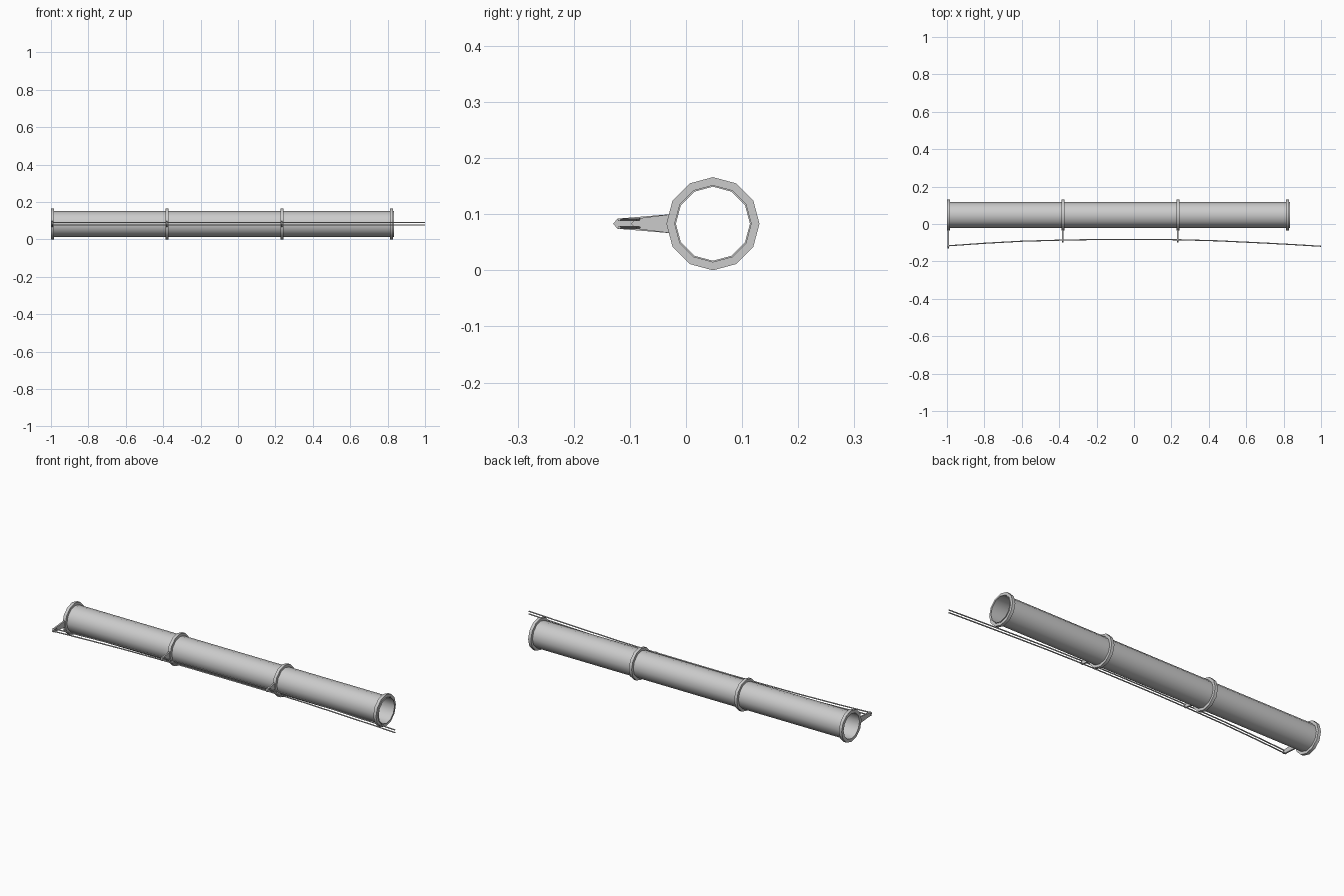
import bpy, bmesh, math

if "Cube" in bpy.data.objects:
    bpy.data.objects.remove(bpy.data.objects["Cube"])

CY, CZ, SIDES = 0.048, 0.083, 12


def finish(name, bm, angle=None):
    bmesh.ops.recalc_face_normals(bm, faces=bm.faces[:])
    me = bpy.data.meshes.new(name)
    bm.to_mesh(me)
    bm.free()
    ob = bpy.data.objects.new(name, me)
    bpy.context.collection.objects.link(ob)
    if angle:
        bpy.ops.object.select_all(action='DESELECT')
        ob.select_set(True)
        bpy.context.view_layer.objects.active = ob
        bpy.ops.object.shade_smooth_by_angle(angle=math.radians(angle))
    return ob


def sleeve(name, x0, x1, r_in, r_out):
    """Hollow 12-sided sleeve along x, with a vertex at the top."""
    bm = bmesh.new()
    loops = []
    for i in range(SIDES):
        a = 2 * math.pi * i / SIDES
        loops.append([bm.verts.new((x, CY + r * math.cos(a), CZ + r * math.sin(a)))
                      for x, r in ((x0, r_out), (x1, r_out), (x1, r_in), (x0, r_in))])
    for i in range(SIDES):
        a, b = loops[i], loops[(i + 1) % SIDES]
        for k in range(4):
            j = (k + 1) % 4
            bm.faces.new((a[k], a[j], b[j], b[k]))
    return finish(name, bm, 40)


def bracket(name, x, tip, w=0.008):
    """Flat tapered arm with a pointed tip, reaching forward from a ring."""
    prof = [(-0.026, 0.017), (tip + 0.008, 0.009), (tip, 0.0),
            (tip + 0.008, -0.009), (-0.026, -0.017)]
    bm = bmesh.new()
    f = bm.faces.new([bm.verts.new((x - w / 2, y, CZ + z)) for y, z in prof])
    ext = bmesh.ops.extrude_face_region(bm, geom=[f], use_keep_orig=True)
    moved = [v for v in ext['geom'] if isinstance(v, bmesh.types.BMVert)]
    bmesh.ops.translate(bm, verts=moved, vec=(w, 0, 0))
    return finish(name, bm)


def wire(name, z, path, r=0.003, n=6):
    """Thin bowed rod following the bracket tips."""
    bm = bmesh.new()
    rings = [[bm.verts.new((x, y + r * math.cos(2 * math.pi * k / n),
                            z + r * math.sin(2 * math.pi * k / n))) for k in range(n)]
             for x, y in path]
    for a, b in zip(rings, rings[1:]):
        for k in range(n):
            j = (k + 1) % n
            bm.faces.new((a[k], a[j], b[j], b[k]))
    bm.faces.new(rings[0])
    bm.faces.new(rings[-1])
    return finish(name, bm, 65)


# Main tube
sleeve("tube", -0.993, 0.834, 0.066, 0.069)

# Collars around the tube
for i, x in enumerate((-0.992, -0.38, 0.234, 0.822)):
    sleeve(f"collar_{i + 1}", x - 0.008, x + 0.008, 0.066, 0.083)

# Brackets holding the wires
for i, (x, tip) in enumerate(((-0.992, -0.13), (-0.38, -0.098), (0.234, -0.098))):
    bracket(f"bracket_{i + 1}", x, tip)

# Pair of bowed wires
path = [(-1.0, -0.117), (-0.8, -0.103), (-0.6, -0.092), (-0.38, -0.086), (-0.2, -0.083),
        (0.0, -0.083), (0.234, -0.084), (0.45, -0.090), (0.7, -0.102), (0.85, -0.110), (1.0, -0.119)]
wire("upper_wire", CZ + 0.007, path)
wire("lower_wire", CZ - 0.007, path)
